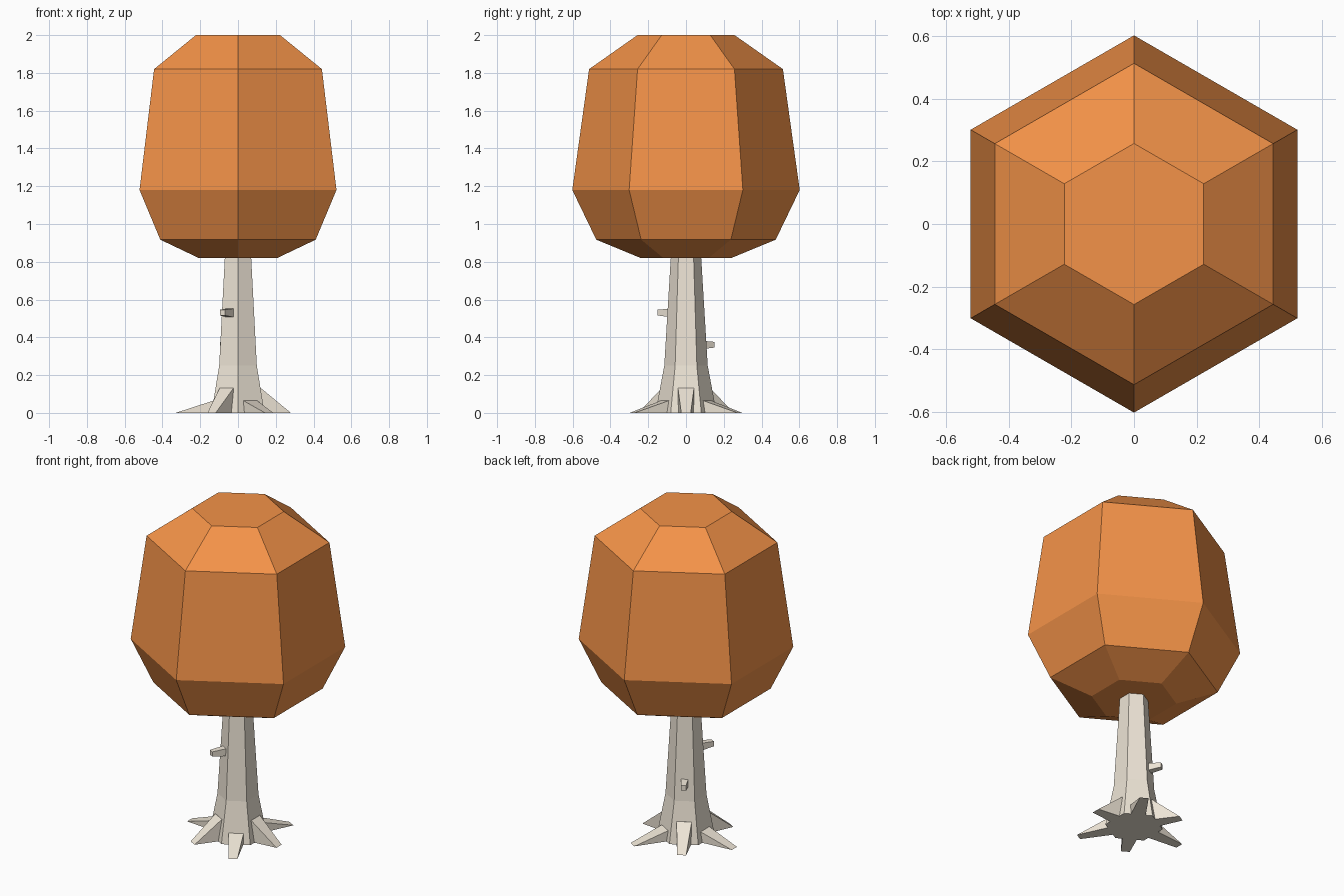
import bpy, bmesh
from math import cos, sin, pi, radians
from mathutils import Matrix

if "Cube" in bpy.data.objects:
    bpy.data.objects.remove(bpy.data.objects["Cube"])


def material(name, color):
    m = bpy.data.materials.new(name)
    m.diffuse_color = color
    m.use_nodes = True
    m.node_tree.nodes["Principled BSDF"].inputs["Base Color"].default_value = m.diffuse_color
    return m


bark = material("bark", (0.85, 0.78, 0.67, 1))
foliage = material("foliage", (0.90, 0.29, 0.065, 1))


def loft(name, rings, mat, angle=0):
    """Skin a list of vertex rings, cap both ends, turn about z."""
    bm = bmesh.new()
    loops = [[bm.verts.new(p) for p in ring] for ring in rings]
    n = len(rings[0])
    for a, b in zip(loops, loops[1:]):
        for i in range(n):
            j = (i + 1) % n
            bm.faces.new((a[i], a[j], b[j], b[i]))
    bm.faces.new(loops[0][::-1])
    bm.faces.new(loops[-1])
    bmesh.ops.remove_doubles(bm, verts=bm.verts, dist=1e-5)
    bmesh.ops.recalc_face_normals(bm, faces=bm.faces)
    bm.transform(Matrix.Rotation(radians(angle), 4, 'Z'))
    me = bpy.data.meshes.new(name)
    bm.to_mesh(me)
    bm.free()
    me.materials.append(mat)
    ob = bpy.data.objects.new(name, me)
    bpy.context.collection.objects.link(ob)
    return ob


def hexagon(r, z):
    return [(r * cos(pi / 6 + i * pi / 3), r * sin(pi / 6 + i * pi / 3), z) for i in range(6)]


def section(x, w, z0, z1):
    return [(x, -w / 2, z0), (x, w / 2, z0), (x, w / 2, z1), (x, -w / 2, z1)]


# Canopy: stacked hexagonal rings
loft("canopy", [hexagon(r, z) for r, z in
     ((0.24, 0.82), (0.475, 0.917), (0.602, 1.18), (0.513, 1.82), (0.257, 2.0))], foliage)

# Trunk with a flared foot
loft("trunk", [hexagon(r, z) for r, z in
     ((0.162, 0), (0.115, 0.25), (0.08, 0.83))], bark)

# Roots: wedges on each trunk face, alternating tall/short
for i in range(6):
    length, height, start = ((0.28, 0.132, 0.12), (0.33, 0.065, 0.13))[i % 2]
    loft(f"root_{i + 1}", [section(0.05, 0.085, 0, height),
                           section(start, 0.085, 0, height),
                           section(length, 0.05, 0, 0)], bark, i * 60)

# Branch stubs
for name, angle, z in (("front_stub", 240, 0.53), ("back_stub", 120, 0.36)):
    loft(name, [section(0.06, 0.046, z - 0.026, z + 0.024),
                section(0.165, 0.03, z - 0.014, z + 0.016)], bark, angle)
